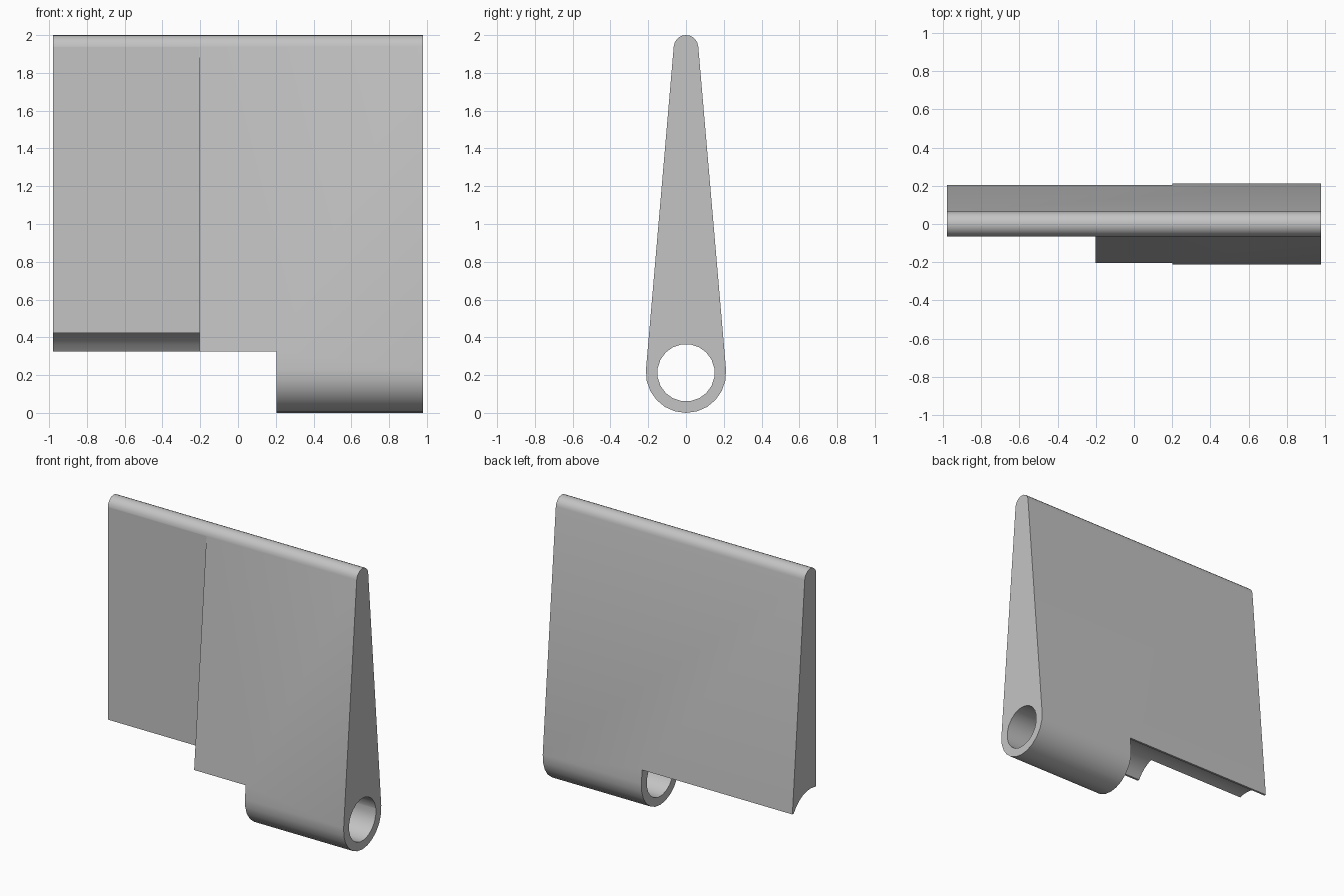
import bpy, bmesh
from math import sin, cos, asin, pi, radians

if "Cube" in bpy.data.objects:
    bpy.data.objects.remove(bpy.data.objects["Cube"], do_unlink=True)

HALF_LEN = 0.98     # half of the plate length along x
STEP = 0.203        # where the notches begin
PIVOT_Z = 0.2125    # height of the hinge axis
BARREL_R = 0.2125
TIP_R = 0.065
TIP_Z = 2 - TIP_R

grey = bpy.data.materials.new("plain grey")
grey.use_nodes = True
grey.diffuse_color = (0.55, 0.55, 0.55, 1)
grey.node_tree.nodes["Principled BSDF"].inputs["Base Color"].default_value = grey.diffuse_color


def arc(radius, z, start, end, steps):
    """Points (y, z) of an arc around y = 0."""
    angles = [start + (end - start) * i / steps for i in range(steps + 1)]
    return [(radius * cos(a), z + radius * sin(a)) for a in angles]


def prism(name, profile, x0, x1):
    """Extrude a (y, z) profile along x."""
    bm = bmesh.new()
    face = bm.faces.new([bm.verts.new((x0, y, z)) for y, z in profile])
    new = bmesh.ops.extrude_face_region(bm, geom=[face])["geom"]
    bmesh.ops.translate(bm, vec=(x1 - x0, 0, 0),
                        verts=[v for v in new if isinstance(v, bmesh.types.BMVert)])
    bmesh.ops.recalc_face_normals(bm, faces=bm.faces)
    mesh = bpy.data.meshes.new(name)
    bm.to_mesh(mesh)
    bm.free()
    mesh.materials.append(grey)
    obj = bpy.data.objects.new(name, mesh)
    bpy.context.collection.objects.link(obj)
    return obj


def cut(target, cutter):
    cutter.hide_render = True
    mod = target.modifiers.new("cut", "BOOLEAN")
    mod.operation = "DIFFERENCE"
    mod.solver = "EXACT"
    mod.object = cutter
    bpy.ops.object.modifier_apply(modifier=mod.name)
    bpy.data.objects.remove(cutter, do_unlink=True)


# Tapered body: rounded tip on top, round barrel below, tangent flanks
tilt = asin((BARREL_R - TIP_R) / (TIP_Z - PIVOT_Z))
outline = (arc(TIP_R, TIP_Z, tilt, pi - tilt, 10)
           + arc(BARREL_R, PIVOT_Z, pi - tilt, 2 * pi + tilt, 12))
body = prism("hinge_plate", outline, -HALF_LEN, HALF_LEN)
bpy.context.view_layer.objects.active = body
body.select_set(True)

# Bore through the barrel
bore = arc(0.152, PIVOT_Z, pi / 20, 2 * pi + pi / 20, 20)[:-1]
cut(body, prism("bore_cutter", bore, -1.2, 1.2))

# Clearance notch: flat lips with a round groove for the mating barrel
CLEAR_R, LIP_Z = 0.22, 0.326
lip = asin((LIP_Z - PIVOT_Z) / CLEAR_R)
notch = ([(-0.4, -0.2), (0.4, -0.2), (0.4, LIP_Z)]
         + arc(CLEAR_R, PIVOT_Z, lip, pi - lip, 10) + [(-0.4, LIP_Z)])
cut(body, prism("notch_cutter", notch, -1.2, STEP))

# Flat recess on the front of the right-hand section
recess = [(-0.4, -0.2), (-0.062, -0.2), (-0.062, 1.937), (-0.4, 1.937)]
cut(body, prism("recess_cutter", recess, -1.2, -STEP))

bpy.ops.object.shade_smooth_by_angle(angle=radians(30))
